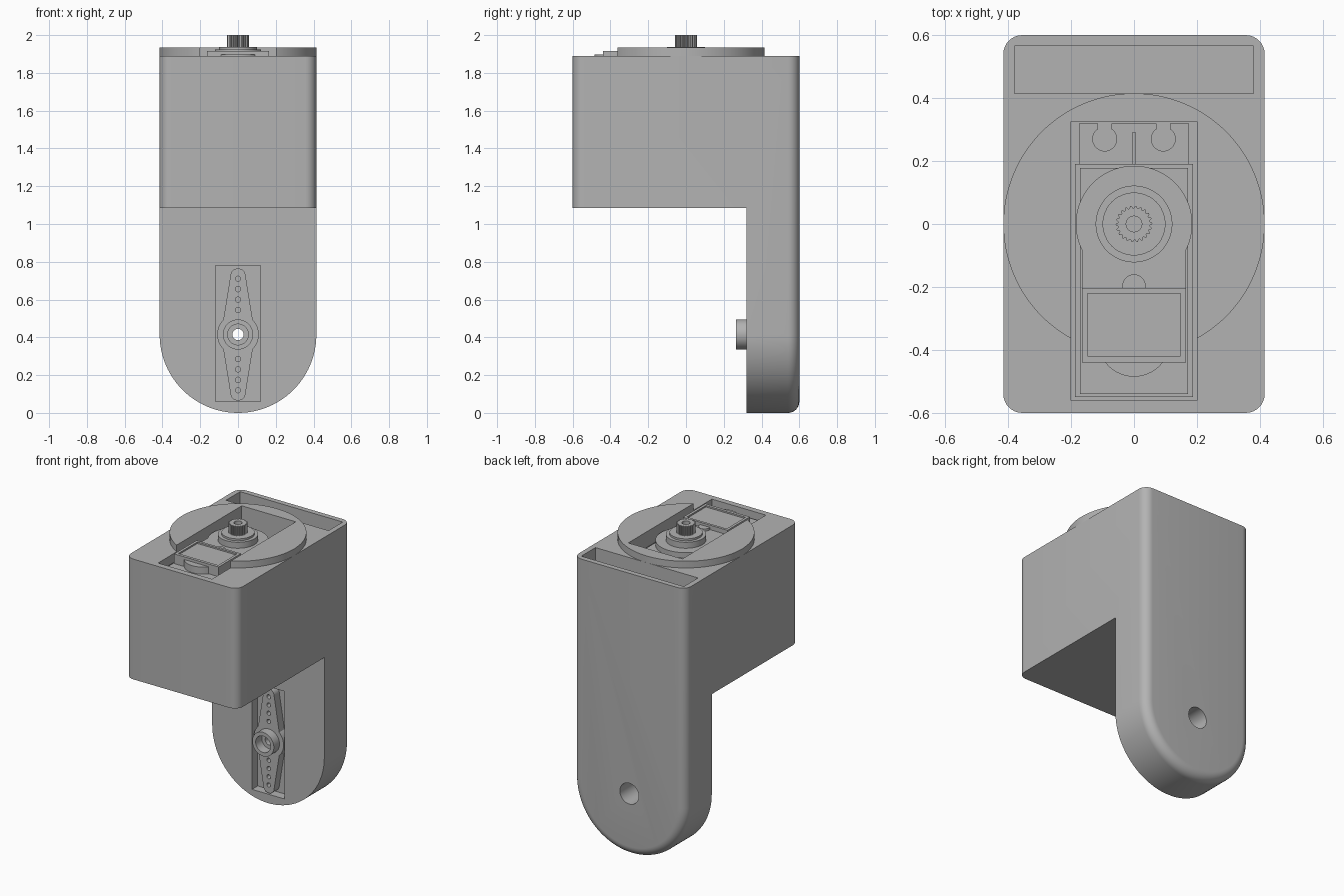
import bpy, bmesh
from math import sin, cos, radians, pi

if "Cube" in bpy.data.objects:
    bpy.data.objects.remove(bpy.data.objects["Cube"])

grey = bpy.data.materials.new("plain_grey")
grey.use_nodes = True
grey.diffuse_color = (0.45, 0.45, 0.45, 1)
grey.node_tree.nodes["Principled BSDF"].inputs["Base Color"].default_value = (0.45, 0.45, 0.45, 1)


def arc(cx, cy, r, start=0, end=360, n=48):
    full = end - start == 360
    return [(cx + r * cos(radians(start + (end - start) * i / n)),
             cy + r * sin(radians(start + (end - start) * i / n)))
            for i in range(n if full else n + 1)]


def rect(x, low, high):
    return [(-x, low), (x, low), (x, high), (-x, high)]


def prism(name, outline, a, b, axis="z", round_edges=None, radius=0.06):
    """Extrude a flat outline from a to b along z or y."""
    bm = bmesh.new()
    place = (lambda p, d: (p[0], p[1], d)) if axis == "z" else (lambda p, d: (p[0], d, p[1]))
    rings = [[bm.verts.new(place(p, d)) for p in outline] for d in (a, b)]
    count = len(outline)
    for ring in rings:
        bm.faces.new(ring)
    for i in range(count):
        j = (i + 1) % count
        bm.faces.new((rings[0][i], rings[0][j], rings[1][j], rings[1][i]))
    bmesh.ops.recalc_face_normals(bm, faces=bm.faces)
    if round_edges:
        bmesh.ops.bevel(bm, geom=[e for e in bm.edges if round_edges(e)], offset=radius,
                        segments=8, profile=0.5, affect="EDGES", clamp_overlap=False)
    mesh = bpy.data.meshes.new(name)
    bm.to_mesh(mesh)
    bm.free()
    mesh.materials.append(grey)
    obj = bpy.data.objects.new(name, mesh)
    bpy.context.collection.objects.link(obj)
    return obj


def cut(obj, *cutters):
    """Subtract each cutter, then discard it."""
    for cutter in cutters:
        mod = obj.modifiers.new("cut", "BOOLEAN")
        mod.operation = "DIFFERENCE"
        mod.solver = "EXACT"
        mod.object = cutter
        bpy.context.view_layer.objects.active = obj
        bpy.ops.object.modifier_apply(modifier=mod.name)
        bpy.data.objects.remove(cutter)
    return obj


TOP, HALF, PIVOT = 1.89, 0.415, 0.415
parts = []

# Bracket: rounded block with a hanging arm
shell = arc(0, PIVOT, HALF, 180, 360) + [(HALF, TOP), (-HALF, TOP)]


def outer_rim(e):
    a, b = (v.co for v in e.verts)
    return abs(a.y - b.y) < 1e-4 and not (a.z > TOP - 0.01 and b.z > TOP - 0.01)


bracket = prism("bracket", shell, -0.6, 0.6, "y", outer_rim)
parts.append(cut(
    bracket,
    prism("under_cut", rect(1, -1, 1.085), -1, 0.32, "y"),
    prism("servo_pocket", rect(0.2, -0.56, 0.325), 1.25, 2.2),
    prism("cable_slot", rect(0.38, 0.415, 0.565), 1.55, 2.2),
    prism("horn_pocket", rect(0.12, 0.06, 0.78), 0.2, 0.38, "y"),
    prism("screw_hole", arc(0, PIVOT, 0.07), 0.3, 0.8, "y")))

# Raised turntable ring, open above the pocket
ring = prism("turntable_disc", arc(0, 0, HALF, n=96), TOP, 1.935)
parts.append(cut(ring, prism("disc_cut", rect(0.2, -0.56, 0.325), 1.5, 2.2)))

# Servo horn with hub and screw holes
outline = (arc(0, PIVOT, 0.11, -45, 45, 12) + arc(0, PIVOT + 0.31, 0.04, 0, 180, 16)
           + arc(0, PIVOT, 0.11, 135, 225, 12) + arc(0, PIVOT - 0.31, 0.04, 180, 360, 16))
horn = prism("servo_horn", outline, 0.325, 0.38, "y")
holes = [prism("horn_hole", arc(0, PIVOT + s * (0.13 + 0.055 * i), 0.014, n=16), 0.2, 0.5, "y")
         for s in (-1, 1) for i in range(4)]
parts.append(cut(horn, *holes, prism("horn_centre", arc(0, PIVOT, 0.075), 0.2, 0.5, "y")))
hub = prism("horn_hub", arc(0, PIVOT, 0.08), 0.265, 0.38, "y")
parts.append(cut(hub,
                 prism("hub_socket", arc(0, PIVOT, 0.055), 0.1, 0.33, "y"),
                 prism("hub_bore", arc(0, PIVOT, 0.03), 0.1, 0.5, "y")))

# Servo case and lid
parts.append(prism("servo_case", rect(0.188, -0.55, 0.19), 1.25, 1.84))
parts.append(prism("servo_lid", rect(0.172, -0.54, 0.178), 1.83, 1.85))

# Mounting flange with keyhole slots and a stiffening rib
flange = prism("mounting_flange", rect(0.175, 0.18, 0.32), 1.62, 1.7)
for side in (-1, 1):
    x = side * 0.093
    keyhole = arc(x, 0.27, 0.038, 125, 415, 32) + [(x + 0.022, 0.35), (x - 0.022, 0.35)]
    cut(flange, prism("keyhole", keyhole, 1.5, 1.8))
parts.append(flange)
parts.append(prism("flange_rib", rect(0.007, 0.18, 0.29), 1.69, 1.78))

# Gear housing, raised cover and round bosses
housing = arc(0, 0, 0.185, -27, 207, 64) + [(-0.165, -0.3), (0.165, -0.3)]
parts.append(prism("gear_housing", housing, 1.83, 1.885))
cover = prism("motor_cover", rect(0.165, -0.44, -0.203), 1.83, 1.915)
parts.append(cut(cover, prism("cover_panel", rect(0.147, -0.42, -0.22), 1.905, 2.1)))
parts.append(prism("motor_boss", arc(0, -0.37, 0.115), 1.83, 1.897))
parts.append(prism("cover_tab", arc(0, -0.197, 0.037, n=24), 1.83, 1.9))

# Output shaft collars and toothed spline
parts.append(prism("lower_collar", arc(0, 0, 0.122), 1.84, 1.925))
parts.append(prism("upper_collar", arc(0, 0, 0.1), 1.9, 1.938))
teeth = 22
gear = []
for i in range(teeth * 4):
    r = 0.058 if i % 4 < 2 else 0.051
    gear.append((r * cos(pi * i / (2 * teeth)), r * sin(pi * i / (2 * teeth))))
spline = prism("output_spline", gear, 1.92, 2.0)
parts.append(cut(spline, prism("spline_bore", arc(0, 0, 0.025, n=24), 1.94, 2.2)))

# Smooth the curves, keep the corners sharp
for obj in bpy.context.view_layer.objects:
    obj.select_set(obj in parts)
bpy.context.view_layer.objects.active = bracket
bpy.ops.object.shade_smooth_by_angle(angle=radians(30))
